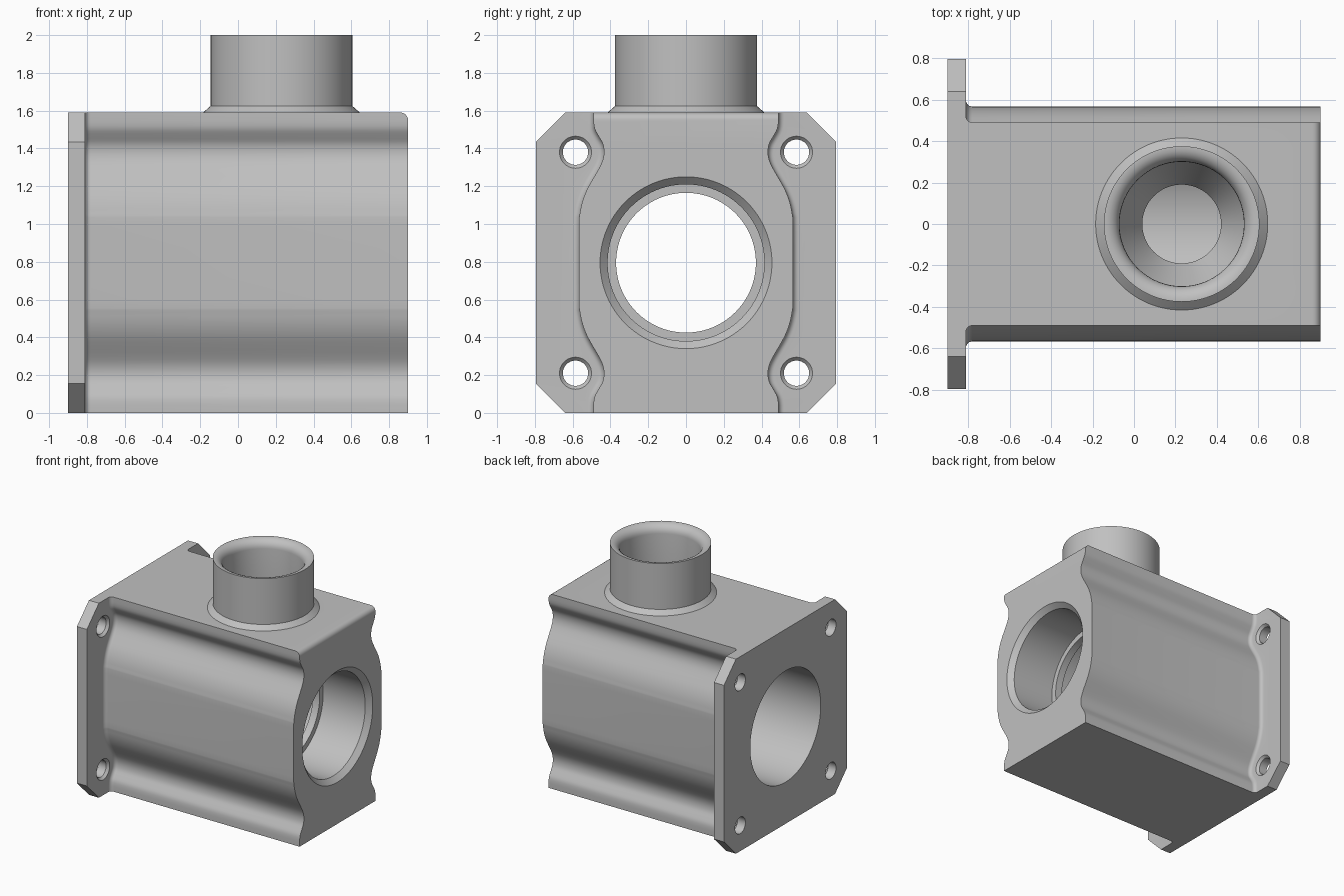
import bpy, bmesh, math
from mathutils import Matrix, Vector

if "Cube" in bpy.data.objects:
    bpy.data.objects.remove(bpy.data.objects["Cube"])

grey = bpy.data.materials.new("light grey metal")
grey.diffuse_color = (0.53, 0.53, 0.53, 1)
grey.use_nodes = True
grey.node_tree.nodes["Principled BSDF"].inputs["Base Color"].default_value = grey.diffuse_color

H = 1.59          # block height
MID = H / 2       # height of the main bore axis


def finish(name, bm):
    bmesh.ops.recalc_face_normals(bm, faces=bm.faces)
    me = bpy.data.meshes.new(name)
    bm.to_mesh(me)
    bm.free()
    me.materials.append(grey)
    ob = bpy.data.objects.new(name, me)
    bpy.context.collection.objects.link(ob)
    return ob


def loft(name, rings):
    """Closed solid through equal-length rings of points."""
    bm = bmesh.new()
    vs = [[bm.verts.new(p) for p in r] for r in rings]
    n = len(vs[0])
    for a, b in zip(vs, vs[1:]):
        for i in range(n):
            bm.faces.new((a[i], a[(i + 1) % n], b[(i + 1) % n], b[i]))
    bm.faces.new(vs[0])
    bm.faces.new(vs[-1][::-1])
    return finish(name, bm)


def lathe(name, profile, matrix, n=96):
    """Solid of revolution from (radius, height) pairs."""
    rings = [[matrix @ Vector((r * math.cos(2 * math.pi * i / n),
                               r * math.sin(2 * math.pi * i / n), h))
              for i in range(n)] for r, h in profile]
    return loft(name, rings)


def combine(target, tool, op):
    m = target.modifiers.new(op.lower(), 'BOOLEAN')
    m.operation, m.solver, m.object = op, 'EXACT', tool
    bpy.context.view_layer.objects.active = target
    bpy.ops.object.modifier_apply(modifier=m.name)
    bpy.data.objects.remove(tool)


def along_x(y, z):
    return Matrix.Translation((0, y, z)) @ Matrix.Rotation(math.pi / 2, 4, 'Y')


# Side profile (half width, height): lower half, mirrored to the upper half
low = [(.49, 0), (.49, .04), (.484, .085), (.463, .125), (.441, .165), (.434, .21),
       (.442, .255), (.463, .30), (.495, .355), (.525, .41), (.548, .47), (.562, .535), (.566, .60)]
ctrl = [Vector(p) for p in low] + [Vector((y, H - z)) for y, z in reversed(low)]
side = [ctrl[0]]
for i in range(1, len(ctrl) - 2):      # smooth interpolation between points
    p0, p1, p2, p3 = ctrl[i - 1:i + 3]
    for k in range(3):
        t = k / 3
        side.append(.5 * (2 * p1 + (p2 - p0) * t + (2 * p0 - 5 * p1 + 4 * p2 - p3) * t * t
                          + (3 * p1 - p0 - 3 * p2 + p3) * t ** 3))
side += ctrl[-2:]


def section(x, grow=0, top=H):
    pts = []
    for i, p in enumerate(side):
        d = (side[min(i + 1, len(side) - 1)] - side[max(i - 1, 0)]).normalized()
        y, z = p.x + d.y * grow, p.y - d.x * grow
        pts.append((y, min(z, top)))
    return [(x, y, z) for y, z in pts] + [(x, -y, z) for y, z in reversed(pts)]


# Block: fillet into the flange at one end, rounded top edge at the other
R, r = .03, .04
angles = [math.pi / 2 * k / 6 for k in range(7)]
rings = [section(-.85, R)]
rings += [section(-.78 - R * math.cos(a), R * (1 - math.sin(a))) for a in angles]
rings += [section(.9 - r + r * math.sin(a), 0, H - r + r * math.cos(a)) for a in angles]
housing = loft("valve_housing", rings)

# Mounting flange with clipped corners
c, w = .155, .795
octagon = [(w, c), (w, H - c), (w - c, H), (c - w, H),
           (-w, H - c), (-w, c), (c - w, 0), (w - c, 0)]
flange = loft("flange", [[(x, y, z) for y, z in octagon] for x in (-.9, -.81)])
combine(housing, flange, 'UNION')

# Neck with a conical foot
neck_axis = Matrix.Translation((.23, 0, 0))
neck = lathe("neck", [(.415, 1.5), (.415, H), (.375, 1.625), (.375, 2)], neck_axis)
combine(housing, neck, 'UNION')

# Main bore: wide run, retaining ring, chamfered mouth
bore = lathe("bore", [(.455, -1), (.455, .42), (.37, .42), (.37, .48), (.415, .48),
                      (.415, .86), (.455, .9), (.455, 1)], along_x(0, MID))
combine(housing, bore, 'DIFFERENCE')

# Neck bore: rounded lip, straight wall, cone, narrow port
lip = [(.30 + .07 * (1 - math.cos(a)), 1.93 + .07 * math.sin(a)) for a in angles]
port = lathe("port", [(.19, MID), (.19, 1.42), (.30, 1.62)] + lip + [(.37, 2.1)], neck_axis)
combine(housing, port, 'DIFFERENCE')

# Bolt holes, countersunk on the block side
for y in (-.585, .585):
    for z in (.21, H - .21):
        hole = lathe("bolt_hole", [(.067, -1), (.067, -.83), (.085, -.81), (.085, -.74)],
                     along_x(y, z), 40)
        combine(housing, hole, 'DIFFERENCE')

bpy.ops.object.select_all(action='DESELECT')
housing.select_set(True)
bpy.context.view_layer.objects.active = housing
bpy.ops.object.shade_smooth_by_angle(angle=math.radians(28))
